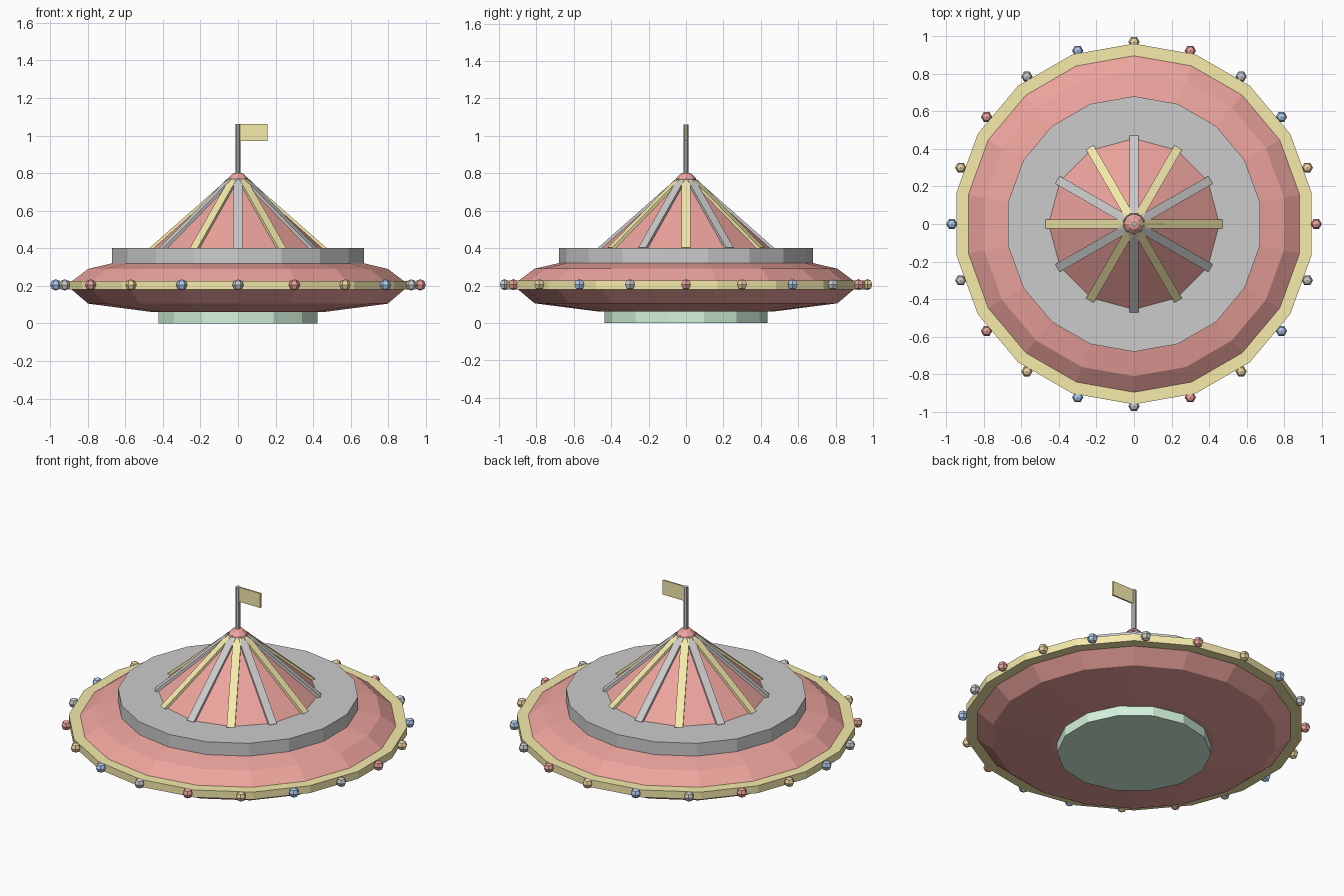
import bpy, bmesh, math
from mathutils import Matrix, Vector

if "Cube" in bpy.data.objects:
    bpy.data.objects.remove(bpy.data.objects["Cube"])


def material(name, r, g, b):
    m = bpy.data.materials.new(name)
    m.diffuse_color = (r, g, b, 1)
    m.use_nodes = True
    m.node_tree.nodes["Principled BSDF"].inputs["Base Color"].default_value = m.diffuse_color
    return m


RED = material("red", 0.85, 0.37, 0.34)
YELLOW = material("yellow", 0.92, 0.83, 0.41)
MINT = material("mint", 0.66, 0.90, 0.72)
ORANGE = material("orange", 0.87, 0.67, 0.37)
BLUE = material("blue", 0.43, 0.58, 0.86)
WHITE = material("white", 0.88, 0.88, 0.86)


def finish(name, bm, mat=None):
    bmesh.ops.recalc_face_normals(bm, faces=bm.faces[:])
    me = bpy.data.meshes.new(name)
    bm.to_mesh(me)
    bm.free()
    ob = bpy.data.objects.new(name, me)
    bpy.context.collection.objects.link(ob)
    if mat:
        me.materials.append(mat)
    return ob


def lathe(name, profile, sides, mat=None):
    """Turn (radius, z) points around z, first corner on +y, ends capped."""
    bm = bmesh.new()
    rings = []
    for r, z in profile:
        angles = [math.pi / 2 + math.tau * i / sides for i in range(sides)]
        rings.append([bm.verts.new((r * math.cos(a), r * math.sin(a), z)) for a in angles])
    for lo, hi in zip(rings, rings[1:]):
        for i in range(sides):
            j = (i + 1) % sides
            bm.faces.new((lo[i], lo[j], hi[j], hi[i]))
    bm.faces.new(rings[0])
    bm.faces.new(rings[-1])
    return finish(name, bm, mat)


def box(name, size, matrix, mat=None):
    bm = bmesh.new()
    bmesh.ops.create_cube(bm, size=1, matrix=matrix @ Matrix.Diagonal((*size, 1)))
    return finish(name, bm, mat)


def ball(name, radius, centre, segments, rings, mat):
    profile = [(radius * math.cos(t), centre[2] + radius * math.sin(t))
               for t in (-math.pi / 2 + math.pi * i / rings for i in range(1, rings))]
    bm = bmesh.new()
    bmesh.ops.create_uvsphere(bm, u_segments=segments, v_segments=rings, radius=radius,
                              matrix=Matrix.Translation(centre) @ Matrix.Rotation(math.pi / 2, 4, 'Z'))
    return finish(name, bm, mat)


# Saucer body, foot, rim and upper deck
lathe("foot", [(0.435, 0), (0.435, 0.07)], 14, MINT)
lathe("saucer_body", [(0.46, 0.06), (0.81, 0.105), (0.91, 0.19), (0.91, 0.215),
                      (0.81, 0.29), (0.68, 0.32)], 18, RED)
lathe("rim_band", [(0.96, 0.18), (0.96, 0.226)], 18, YELLOW)
lathe("upper_deck", [(0.68, 0.32), (0.68, 0.40)], 18)

# Tent canopy with a round cap
lathe("tent_canopy", [(0.46, 0.395), (0.045, 0.765)], 12, RED)
ball("tent_cap", 0.06, (0, 0, 0.745), 8, 6, RED)

# Sloping ribs over the canopy corners
low, high = Vector((0.462, 0, 0.393)), Vector((0.048, 0, 0.758))
slope = math.atan2(low.z - high.z, low.x - high.x)
for k in range(12):
    m = (Matrix.Rotation(math.tau * k / 12, 4, 'Z') @ Matrix.Translation((low + high) / 2)
         @ Matrix.Rotation(-slope, 4, 'Y'))
    box(f"tent_rib_{k}", ((high - low).length, 0.047, 0.025), m, None if k % 2 else YELLOW)

# Ring of small bulbs around the rim
for k in range(20):
    a = math.tau * k / 20
    ball(f"rim_bulb_{k}", 0.03, (0.97 * math.cos(a), 0.97 * math.sin(a), 0.205), 6, 4,
         (RED, ORANGE, BLUE, WHITE)[k % 4])

# Flagpole and flag
lathe("flagpole", [(0.013, 0.78), (0.013, 1.062)], 8)
box("flag", (0.15, 0.01, 0.09), Matrix.Translation((0.082, 0, 1.017)), YELLOW)
